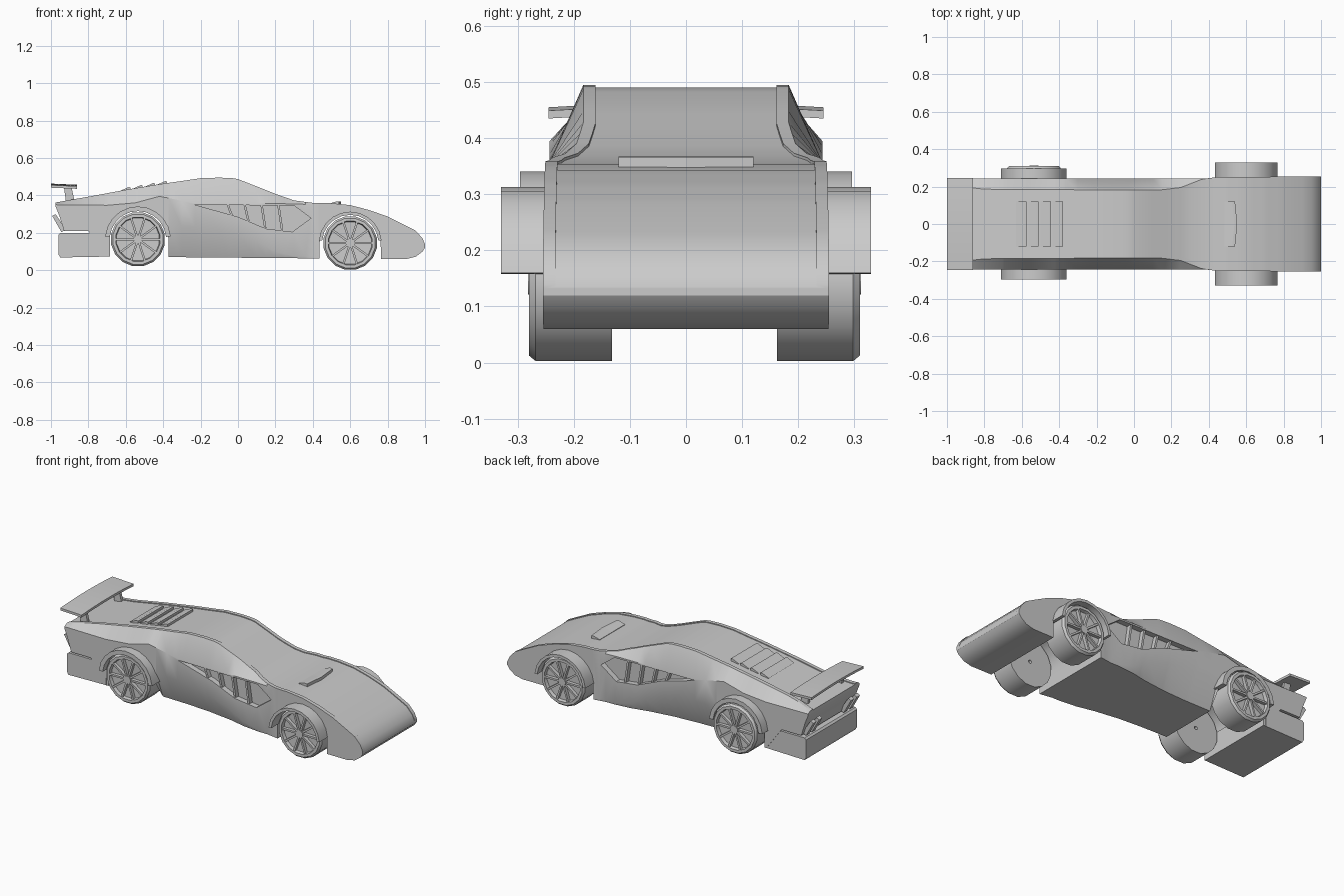
import bpy, bmesh, math
from mathutils import Matrix

if "Cube" in bpy.data.objects:
    bpy.data.objects.remove(bpy.data.objects["Cube"])

FRONT = (0.60, 0.145)   # wheel centres (x, z)
REAR = (-0.535, 0.165)
CUT = 0.163             # wheel well radius


def finish(name, bm, smooth=30):
    bmesh.ops.recalc_face_normals(bm, faces=bm.faces)
    me = bpy.data.meshes.new(name)
    bm.to_mesh(me)
    bm.free()
    ob = bpy.data.objects.new(name, me)
    bpy.context.collection.objects.link(ob)
    if smooth:
        bpy.ops.object.select_all(action='DESELECT')
        ob.select_set(True)
        bpy.context.view_layer.objects.active = ob
        bpy.ops.object.shade_smooth_by_angle(angle=math.radians(smooth))
    return ob


def loft(bm, rings, closed=False):
    vs = [[bm.verts.new(p) for p in r] for r in rings]
    n = len(vs[0])
    pairs = list(zip(vs, vs[1:])) + ([(vs[-1], vs[0])] if closed else [])
    for a, b in pairs:
        for i in range(n):
            j = (i + 1) % n
            bm.faces.new((a[i], a[j], b[j], b[i]))
    if not closed:
        bm.faces.new(vs[0])
        bm.faces.new(vs[-1][::-1])


def prism(bm, pts, y0, y1):
    loft(bm, [[(x, y, z) for x, z in pts] for y in (y0, y1)])


def lerp(table, x):
    for (x0, v0), (x1, v1) in zip(table, table[1:]):
        if x <= x1:
            return v0 + (v1 - v0) * max(0, (x - x0) / (x1 - x0))
    return table[-1][1]


# Body curves along the length: top line, floor, shoulder line, sill crease, top half width
TOP = [(-.975, .362), (-.93, .37), (-.8, .393), (-.6, .43), (-.4, .463), (-.3, .477), (-.2, .492),
       (-.1, .495), (-.03, .492), (0, .487), (.1, .448), (.2, .408), (.3, .373), (.4, .36), (.5, .358),
       (.6, .348), (.7, .322), (.8, .287), (.9, .237), (.95, .211), (.985, .172), (1, .14)]
FLOOR = [(-.975, .34), (-.955, .29), (-.93, .21), (-.7, .21), (-.699, .073), (.75, .06), (.9, .06),
         (.95, .072), (.985, .098), (1, .12)]
BELT = [(-.975, .35), (-.7, .347), (-.55, .36), (-.42, .395), (-.23, .358), (.3, .355), (.5, .345),
        (.6, .335), (1, .335)]
SILL = [(-.37, .235), (-.2, .228), (-.05, .205), (.1, .155), (.2, .10), (.3, .075), (1, .07)]
HALF = [(-.975, .22), (-.88, .195), (-.8, .186), (-.3, .183), (.15, .183), (.25, .195), (.36, .238),
        (.43, .25), (1, .255)]


def floor_at(x):
    z = lerp(FLOOR, x)
    for cx, cz in (FRONT, REAR):
        if abs(x - cx) < CUT:
            z = cz + math.sqrt(CUT ** 2 - (x - cx) ** 2)
    return z


def section(x):
    zt, zb, wt = lerp(TOP, x), floor_at(x), lerp(HALF, x)
    belt = max(zb + .006, min(lerp(BELT, x), zt - .008))
    sill = min(belt - .002, max(zb + .003, lerp(SILL, x)))
    wide = max(wt, .243)
    wb = wide - (.4 * (sill - zb) if -.372 <= x < .4 else 0)
    half = [(wb, zb), (wide, sill), (wide, belt), (wt, zt), (wt - .022, zt), (wt - .022, zt - .005)]
    return [(x, y, z) for y, z in half] + [(x, -y, z) for y, z in half[::-1]]


stations = {x for t in (TOP, FLOOR, BELT, HALF, SILL) for x, _ in t}
for cx, _ in (FRONT, REAR):
    stations = {x for x in stations if abs(abs(x - cx) - CUT) > .008}
    stations |= {cx - CUT * math.cos(math.pi * i / 12) * .9995 for i in range(13)}
    stations |= {cx - CUT - .001, cx + CUT + .001}
bm = bmesh.new()
loft(bm, [section(x) for x in sorted(stations)])
body = finish("body", bm)

# Door intake recess, cut on both sides, with upright slats inside
INTAKE = [(-.23, .35), (0, .285), (.15, .222), (.29, .205), (.39, .278), (.3, .345)]
bm = bmesh.new()
for s in (1, -1):
    prism(bm, INTAKE, s * .21, s * .3)
cutter = finish("intake_cutter", bm, 0)
cutter.hide_render = True
cutter.hide_viewport = True
mod = body.modifiers.new("intake", 'BOOLEAN')
mod.object = cutter
mod.operation = 'DIFFERENCE'
mod.solver = 'EXACT'
bm = bmesh.new()
for s in (1, -1):
    for x, low in ((-.04, .295), (.05, .262), (.14, .225), (.23, .212)):
        prism(bm, [(x, low), (x + .012, low), (x - .008, .348), (x - .02, .348)], s * .205, s * .237)
finish("intake_slats", bm, 0)

# Wheel arch bands
for label, (cx, cz), outer, edge in (("front", FRONT, .168, .33), ("rear", REAR, .176, .296)):
    bm = bmesh.new()
    arc = [math.radians(5 + 170 * i / 10) for i in range(11)]
    pts = [(cx + outer * math.cos(a), cz + outer * math.sin(a)) for a in arc]
    pts += [(cx + .151 * math.cos(a), cz + .151 * math.sin(a)) for a in arc[::-1]]
    for s in (1, -1):
        prism(bm, pts, s * .2, s * edge)
    finish(label + "_wheel_arches", bm)


# Wheels: revolved tyre and dish, spokes and hub; the set sits slightly to +y
def wheel(name, cx, cz, r, side):
    bm = bmesh.new()
    prof = [(r, -.148), (r, -.012), (r - .01, 0), (r - .026, 0), (r - .03, -.02),
            (.01, -.024), (.01, -.148)]
    n = 16
    loft(bm, [[(p * math.cos(a), d, p * math.sin(a)) for p, d in prof]
              for a in (2 * math.pi * (i + .5) / n for i in range(n))], True)
    for i in range(10):
        part = bmesh.ops.create_cube(bm, size=1)['verts']
        m = (Matrix.Rotation(2 * math.pi * i / 10, 4, 'Y') @ Matrix.Translation((r * .45, -.013, 0))
             @ Matrix.Diagonal((r * .72, .022, .011, 1)))
        bmesh.ops.transform(bm, matrix=m, verts=part)
    bmesh.ops.create_cone(bm, cap_ends=True, segments=12, radius1=.024, radius2=.024, depth=.03,
                          matrix=Matrix.Translation((0, -.013, 0)) @ Matrix.Rotation(math.pi / 2, 4, 'X'))
    for v in bm.verts:
        v.co = (cx + v.co.x, .015 + side * (.295 + v.co.y), cz + v.co.z)
    finish(name, bm)


for side, tag in ((1, "left"), (-1, "right")):
    wheel("front_wheel_" + tag, *FRONT, .145, side)
    wheel("rear_wheel_" + tag, *REAR, .146, side)

# Rear bumper block with a recessed back panel
bm = bmesh.new()
prism(bm, [(-.96, .085), (-.95, .068), (-.685, .073), (-.685, .2), (-.95, .2), (-.96, .19)], -.24, .24)
back = min(bm.faces, key=lambda f: f.calc_center_median().x)
bmesh.ops.inset_region(bm, faces=[back], thickness=.012, depth=-.008)
finish("rear_bumper", bm, 0)

# Tail light slats leaning off the rear face
bm = bmesh.new()
for s in (1, -1):
    for y in (.135, .19):
        prism(bm, [(-.993, .29), (-.975, .3), (-.92, .215), (-.945, .205)], s * y, s * (y + .03))
finish("tail_lights", bm, 0)

# Rear wing with a gentle bow, and its two posts
bm = bmesh.new()
rings = []
for i in range(9):
    y = -.245 + .49 * i / 8
    z = .435 + .008 * (1 - (y / .245) ** 2)
    rings.append([(-1, y, z + .006), (-.86, y, z), (-.86, y, z + .014), (-1, y, z + .02)])
loft(bm, rings)
finish("rear_wing", bm)
bm = bmesh.new()
for s in (1, -1):
    prism(bm, [(-.92, .365), (-.875, .375), (-.89, .442), (-.93, .442)], s * .15, s * .168)
finish("wing_posts", bm, 0)

# Engine cover louvres and bonnet vent
bm = bmesh.new()
for x in (-.60, -.535, -.47, -.405):
    z = lerp(TOP, x)
    prism(bm, [(x - .01, z - .012), (x + .025, z - .006), (x + .025, z + .013), (x + .015, z + .014),
               (x - .03, z - .006)], -.12, .12)
finish("engine_louvres", bm, 0)
bm = bmesh.new()
rings = []
for y, dx in ((-.12, 0), (0, .012), (.12, 0)):
    rings.append([(.485, y, .345), (.54 + dx, y, .345), (.54 + dx, y, .366), (.525 + dx, y, .367), (.485, y, .356)])
loft(bm, rings)
finish("bonnet_vent", bm, 0)
